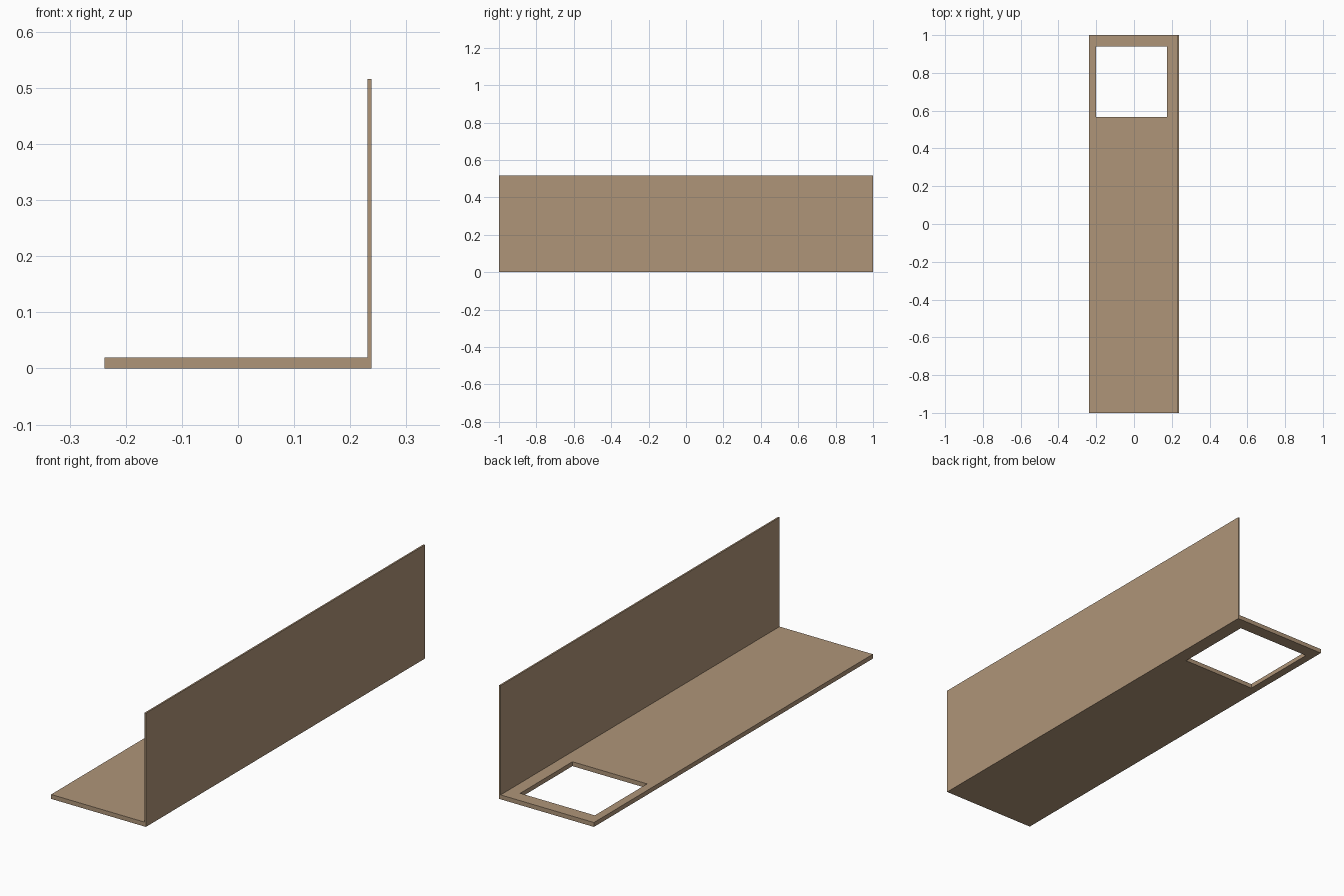
import bpy, bmesh

if "Cube" in bpy.data.objects:
    bpy.data.objects.remove(bpy.data.objects["Cube"])

HALF_W, HALF_L, HEIGHT = 0.238, 1.0, 0.516
FLOOR_T, WALL_T = 0.02, 0.0075

tan = bpy.data.materials.new("tan")
tan.diffuse_color = (0.43, 0.30, 0.19, 1)
tan.use_nodes = True
tan.node_tree.nodes["Principled BSDF"].inputs["Base Color"].default_value = tan.diffuse_color


def extrude_y(name, profile, y0, y1):
    """Solid made by sweeping an x-z profile from y0 to y1."""
    bm = bmesh.new()
    face = bm.faces.new([bm.verts.new((x, y0, z)) for x, z in profile])
    swept = bmesh.ops.extrude_face_region(bm, geom=[face])["geom"]
    verts = [v for v in swept if isinstance(v, bmesh.types.BMVert)]
    bmesh.ops.translate(bm, verts=verts, vec=(0, y1 - y0, 0))
    bmesh.ops.recalc_face_normals(bm, faces=bm.faces)
    mesh = bpy.data.meshes.new(name)
    bm.to_mesh(mesh)
    bm.free()
    mesh.materials.append(tan)
    obj = bpy.data.objects.new(name, mesh)
    bpy.context.collection.objects.link(obj)
    return obj


# Shelf: thick floor with a thin upright wall on the right
wall_x = HALF_W - WALL_T
shelf = extrude_y("angle_shelf", [
    (-HALF_W, 0), (HALF_W, 0), (HALF_W, HEIGHT),
    (wall_x, HEIGHT), (wall_x, FLOOR_T), (-HALF_W, FLOOR_T)], -HALF_L, HALF_L)

# Square opening near the back of the floor
cutter = extrude_y("opening_cutter", [
    (-0.201, -0.1), (0.174, -0.1), (0.174, 0.1), (-0.201, 0.1)], 0.566, 0.941)
cutter.hide_render = True
cutter.hide_set(True)

cut = shelf.modifiers.new("opening", 'BOOLEAN')
cut.operation = 'DIFFERENCE'
cut.solver = 'EXACT'
cut.object = cutter
